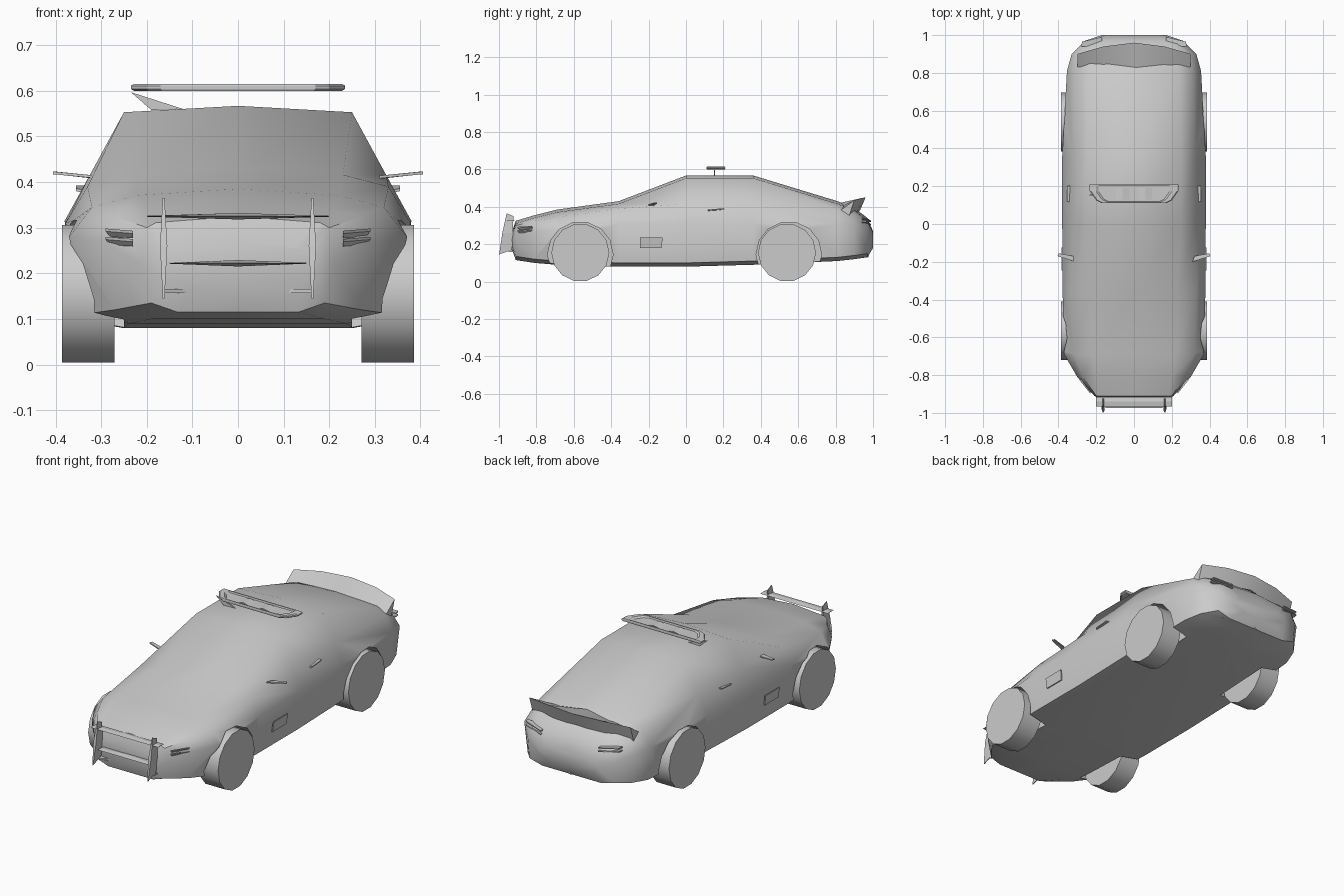
import bpy, bmesh, math
from mathutils import Matrix

if "Cube" in bpy.data.objects:
    bpy.data.objects.remove(bpy.data.objects["Cube"], do_unlink=True)

# One plain grey for the whole vehicle
GREY = (0.6, 0.6, 0.6, 1.0)
grey = bpy.data.materials.new("plain grey")
grey.use_nodes = True
grey.diffuse_color = GREY
grey.node_tree.nodes["Principled BSDF"].inputs["Base Color"].default_value = GREY


def finish(bm, name, smooth_angle=None):
    """Turn a bmesh into a coloured, optionally smooth object."""
    bmesh.ops.recalc_face_normals(bm, faces=bm.faces)
    mesh = bpy.data.meshes.new(name)
    bm.to_mesh(mesh)
    bm.free()
    mesh.materials.append(grey)
    obj = bpy.data.objects.new(name, mesh)
    bpy.context.collection.objects.link(obj)
    if smooth_angle:
        select_only(obj)
        bpy.ops.object.shade_smooth_by_angle(angle=math.radians(smooth_angle))
    return obj


def select_only(obj):
    bpy.ops.object.select_all(action="DESELECT")
    obj.select_set(True)
    bpy.context.view_layer.objects.active = obj


def loft(name, rings, smooth_angle=None):
    """Skin a row of closed rings and cap both ends."""
    bm = bmesh.new()
    loops = [[bm.verts.new(p) for p in ring] for ring in rings]
    count = len(loops[0])
    for a, b in zip(loops, loops[1:]):
        for i in range(count):
            j = (i + 1) % count
            bm.faces.new((a[i], a[j], b[j], b[i]))
    bm.faces.new(loops[0])
    bm.faces.new(loops[-1])
    return finish(bm, name, smooth_angle)


def cylinder(name, x, y, z, radius, width, sides, smooth_angle=None):
    """Cylinder lying along the x axis."""
    bm = bmesh.new()
    place = Matrix.Translation((x, y, z)) @ Matrix.Rotation(math.pi / 2, 4, "Y")
    bmesh.ops.create_cone(bm, cap_ends=True, segments=sides, radius1=radius,
                          radius2=radius, depth=width, matrix=place)
    return finish(bm, name, smooth_angle)


def slab(name, points, offset):
    """Flat polygon thickened along an offset vector."""
    shifted = [tuple(a + b for a, b in zip(p, offset)) for p in points]
    return loft(name, [points, shifted])


def spindle(name, start, end, half_y, half_cross, axis):
    """Bar with a diamond section that tapers towards both ends."""
    rings = []
    for t, grow in ((0, 0.15), (0.5, 1), (1, 0.15)):
        c = [a + (b - a) * t for a, b in zip(start, end)]
        ring = []
        for dy, dc in ((-1, 0), (0, 1), (1, 0), (0, -1)):
            p = list(c)
            p[1] += dy * half_y
            p[axis] += dc * half_cross * grow
            ring.append(tuple(p))
        rings.append(ring)
    return loft(name, rings)


def section(y, top, roof_x, shoulder_x, shoulder_z, belt_x, belt_z, sill_x, floor):
    """Closed, mirrored body cross-section at one station."""
    half = [(roof_x, top - 0.014), (shoulder_x, shoulder_z), (belt_x, belt_z),
            (sill_x, floor + 0.02), (sill_x * 0.7, floor)]
    right = [(-x, z) for x, z in reversed(half)]
    outline = [(0, top)] + half + [(0, floor)] + right
    return [(x, y, z) for x, z in outline]


# Body: stations from nose to tail
STATIONS = [
    (-0.93, 0.27, 0.12, 0.16, 0.25, 0.17, 0.22, 0.15, 0.17),
    (-0.91, 0.325, 0.18, 0.2, 0.3, 0.21, 0.22, 0.19, 0.115),
    (-0.81, 0.355, 0.2, 0.27, 0.325, 0.3, 0.27, 0.27, 0.1),
    (-0.69, 0.385, 0.22, 0.32, 0.345, 0.37, 0.28, 0.34, 0.09),
    (-0.36, 0.43, 0.23, 0.33, 0.39, 0.378, 0.31, 0.36, 0.08),
    (0, 0.567, 0.25, 0.325, 0.415, 0.38, 0.315, 0.36, 0.08),
    (0.36, 0.567, 0.25, 0.325, 0.415, 0.38, 0.315, 0.36, 0.09),
    (0.81, 0.43, 0.24, 0.31, 0.385, 0.355, 0.31, 0.34, 0.11),
    (0.9, 0.395, 0.22, 0.28, 0.36, 0.33, 0.3, 0.31, 0.12),
    (0.97, 0.34, 0.17, 0.23, 0.32, 0.26, 0.26, 0.25, 0.13),
    (1.0, 0.27, 0.12, 0.15, 0.26, 0.17, 0.22, 0.16, 0.18),
]
body = loft("body", [section(*s) for s in STATIONS], 50)

# Wheel arches and wheels
for end, arch_y, wheel_y in (("front", -0.565, -0.565), ("rear", 0.55, 0.54)):
    for side, s in (("left", 1), ("right", -1)):
        cutter = cylinder("arch_cutter", s * 0.36, arch_y, 0.145, 0.175, 0.22, 14)
        cutter.hide_render = True
        select_only(body)
        cut = body.modifiers.new("arch", "BOOLEAN")
        cut.operation, cut.solver, cut.object = "DIFFERENCE", "EXACT", cutter
        # keep the arch cut ahead of the smoothing step
        bpy.ops.object.modifier_move_to_index(modifier=cut.name, index=0)
        bpy.ops.object.modifier_apply(modifier=cut.name)
        bpy.data.objects.remove(cutter, do_unlink=True)
        cylinder(f"{end}_{side}_wheel", s * 0.328, wheel_y, 0.155, 0.155,
                 0.115, 14, 40)

# Rear spoiler: thin lip rising from the boot lid
spoiler_rings = []
for x, base_y, lip_y, lip_z in ((-0.3, 0.83, 0.9, 0.435), (-0.16, 0.83, 0.94, 0.447),
                                (0, 0.82, 0.96, 0.45), (0.16, 0.83, 0.94, 0.447),
                                (0.3, 0.83, 0.9, 0.435)):
    base_z = 0.42 - abs(x) * 0.12
    spoiler_rings.append([(x, base_y, base_z), (x, lip_y, lip_z),
                          (x, lip_y - 0.03, base_z - 0.04)])
loft("rear_spoiler", spoiler_rings, 40)

# Roof light bar: tapered tray with a recessed middle and two reflector wedges
plan = [(0.235, 0.21), (0.235, 0.175), (0.2, 0.125), (0.17, 0.11)]
plan += [(-x, y) for x, y in reversed(plan)]


def plan_ring(scale, z):
    return [(x * scale, 0.16 + (y - 0.16) * scale, z) for x, y in plan]


loft("light_bar", [plan_ring(0.97, 0.6), plan_ring(1, 0.604), plan_ring(1, 0.611),
                   plan_ring(0.97, 0.615), plan_ring(0.85, 0.615),
                   plan_ring(0.8, 0.607)])
for side, s in (("left", 1), ("right", -1)):
    slab(f"light_bar_reflector_{side}", [(s * 0.02, 0.13, 0.606), (s * 0.1, 0.13, 0.606),
         (s * 0.06, 0.13, 0.614)], (0, 0.06, 0))
slab("light_bar_stem", [(-0.235, 0.15, 0.597), (-0.19, 0.15, 0.558),
                        (-0.12, 0.15, 0.56)], (0, 0.006, 0))

# Push bar: two uprights and two crossbars
for side, s in (("left", 1), ("right", -1)):
    x = s * 0.163
    rings = [[(x - w, -0.999 + dy, z0), (x + w, -0.999 + dy, z0),
              (x + w, -0.93 + inset, z1), (x - w, -0.93 + inset, z1)]
             for w, dy, z0, inset, z1 in ((0.002, 0, 0.145, 0, 0.17),
                                          (0.008, 0.017, 0.26, 0.005, 0.26),
                                          (0.002, 0.04, 0.365, 0.007, 0.35))]
    loft(f"push_bar_upright_{side}", rings)
    slab(f"push_bar_foot_{side}", [(s * 0.1, -0.92, 0.157), (s * 0.165, -0.95, 0.157),
         (s * 0.165, -0.9, 0.157)], (0, 0, 0.008))
for level, reach, y, z in (("upper", 0.2, -0.94, 0.325), ("lower", 0.15, -0.95, 0.222)):
    spindle(f"push_bar_{level}_crossbar", (-reach, y, z), (reach, y, z), 0.025, 0.007, 2)

# Small fittings on both flanks and both ends
for side, s in (("left", 1), ("right", -1)):
    slab(f"mirror_{side}", [(s * 0.31, -0.2, 0.408), (s * 0.405, -0.17, 0.417),
         (s * 0.4, -0.155, 0.417), (s * 0.32, -0.17, 0.408)], (0, 0, 0.006))
    slab(f"door_handle_{side}", [(s * 0.335, 0.115, 0.376), (s * 0.355, 0.12, 0.38),
         (s * 0.355, 0.2, 0.386), (s * 0.335, 0.205, 0.386)], (0, 0, 0.006))
    slab(f"door_plate_{side}", [(s * 0.371, -0.245, 0.18), (s * 0.371, -0.13, 0.18),
         (s * 0.379, -0.125, 0.235), (s * 0.379, -0.245, 0.235)], (s * 0.006, 0, 0))
    for row, drop in (("upper", 0), ("lower", 0.018)):
        slab(f"headlight_{row}_{side}", [(s * 0.23, -0.9, 0.287 - drop),
             (s * 0.29, -0.825, 0.292 - drop), (s * 0.28, -0.82, 0.28 - drop),
             (s * 0.23, -0.89, 0.277 - drop)], (0, 0, 0.006))
        slab(f"taillight_{row}_{side}", [(s * 0.17, 0.99, 0.32 - drop),
             (s * 0.275, 0.965, 0.335 - drop), (s * 0.28, 0.94, 0.335 - drop),
             (s * 0.17, 0.94, 0.32 - drop)], (0, 0, 0.006))

# Diffuser teeth under the rear bumper
for i in range(-3, 4):
    x = i * 0.065
    y = 0.975 - abs(i) * 0.008
    slab(f"diffuser_tooth_{i + 4}", [(x, y - 0.05, 0.135), (x, y, 0.13),
                                     (x, y + 0.01, 0.18), (x, y - 0.03, 0.19)],
         (0.012, 0, 0))
